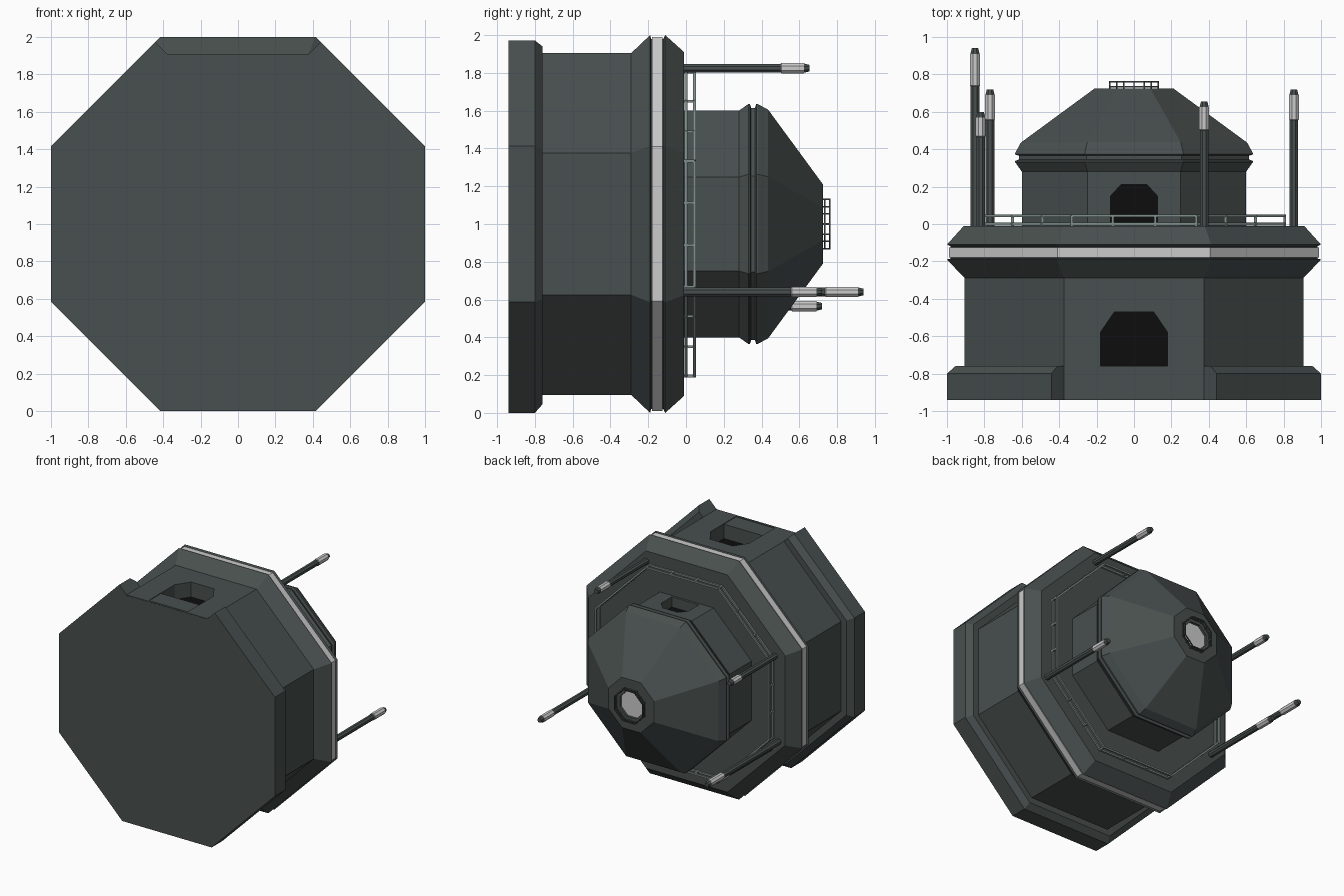
import bpy, bmesh
from math import cos, sin, pi
from mathutils import Vector

if "Cube" in bpy.data.objects:
    bpy.data.objects.remove(bpy.data.objects["Cube"])

def material(name, r, g, b):
    m = bpy.data.materials.new(name)
    m.diffuse_color = (r, g, b, 1)
    m.use_nodes = True
    m.node_tree.nodes["Principled BSDF"].inputs["Base Color"].default_value = m.diffuse_color
    return m

DARK = material("dark_metal", 0.065, 0.08, 0.077)
LIGHT = material("light_trim", 0.72, 0.72, 0.72)
RAIL = material("rail_metal", 0.22, 0.28, 0.26)
BLACK = material("opening_black", 0.004, 0.004, 0.004)

def finish(bm, name, mat):
    bmesh.ops.recalc_face_normals(bm, faces=bm.faces)
    me = bpy.data.meshes.new(name)
    bm.to_mesh(me)
    bm.free()
    ob = bpy.data.objects.new(name, me)
    bpy.context.collection.objects.link(ob)
    me.materials.append(mat)
    return ob

def octagon(apothem, y, cx=0, cz=1):
    r = apothem / cos(pi / 8)
    return [Vector((cx + r * cos(pi / 8 + k * pi / 4), y, cz + r * sin(pi / 8 + k * pi / 4)))
            for k in range(8)]

def tower(name, profile, mat=DARK, cx=0, cz=1):
    """Octagonal solid along y from (apothem, y) pairs."""
    bm = bmesh.new()
    rings = [[bm.verts.new(p) for p in octagon(a, y, cx, cz)] for a, y in profile]
    for r0, r1 in zip(rings, rings[1:]):
        for k in range(8):
            j = (k + 1) % 8
            bm.faces.new((r0[k], r0[j], r1[j], r1[k]))
    bm.faces.new(rings[0])
    bm.faces.new(rings[-1])
    return finish(bm, name, mat)

def prism(name, outline, offset, mat=DARK):
    """Extrude a planar outline by an offset vector."""
    bm = bmesh.new()
    a = [bm.verts.new(p) for p in outline]
    b = [bm.verts.new(Vector(p) + Vector(offset)) for p in outline]
    n = len(a)
    bm.faces.new(a)
    bm.faces.new(b)
    for i in range(n):
        j = (i + 1) % n
        bm.faces.new((a[i], a[j], b[j], b[i]))
    return finish(bm, name, mat)

def cut(ob, cutter):
    mod = ob.modifiers.new("cut", 'BOOLEAN')
    mod.operation = 'DIFFERENCE'
    mod.solver = 'EXACT'
    mod.object = cutter
    bpy.context.view_layer.objects.active = ob
    bpy.ops.object.modifier_apply(modifier=mod.name)
    bpy.data.objects.remove(cutter)

def doorway(ob, name, w, w_top, y0, y1, y2, surface, depth):
    pts = [(-w, y0), (w, y0), (w, y1), (w_top, y2), (-w_top, y2), (-w, y1)]
    cut(ob, prism(name + "_cutter", [(x, y, surface - depth) for x, y in pts], (0, 0, depth + 0.1)))
    prism(name, [(x, y, surface - depth - 0.01) for x, y in pts], (0, 0, 0.015), BLACK)

def add_bar(bm, p, q, t):
    """Square bar between two points."""
    d = (q - p).normalized()
    side = d.cross(Vector((0, 1, 0)))
    if side.length < 0.01:
        side = Vector((1, 0, 0))
    side.normalize()
    up = d.cross(side)
    ends = [[bm.verts.new(c + side * sx * t + up * sy * t)
             for sx, sy in ((-1, -1), (1, -1), (1, 1), (-1, 1))] for c in (p, q)]
    for k in range(4):
        j = (k + 1) % 4
        bm.faces.new((ends[0][k], ends[0][j], ends[1][j], ends[1][k]))
    bm.faces.new(ends[0])
    bm.faces.new(ends[1])

def railing(name, apothem, base, levels, t, fractions, mat):
    bm = bmesh.new()
    ring = octagon(apothem, 0)
    for k in range(8):
        p, q = ring[k], ring[(k + 1) % 8]
        for y in levels:
            h = Vector((0, y, 0))
            add_bar(bm, p + h, q + h, t)
        for f in fractions:
            c = p.lerp(q, f)
            add_bar(bm, c + Vector((0, base, 0)), c + Vector((0, levels[-1], 0)), t)
    return finish(bm, name, mat)

# Lower drum: wall, flared cornice with band groove, deck
drum = tower("lower_drum", [(0.905, -0.939), (0.905, -0.29), (1.0, -0.19), (0.98, -0.185),
                            (0.98, -0.12), (1.0, -0.11), (0.91, -0.01)])
doorway(drum, "main_door", 0.18, 0.105, -0.92, -0.58, -0.47, 1.905, 0.13)
tower("light_band", [(0.99, -0.18), (0.99, -0.125)], LIGHT)

# Plinth, open in front of the main door
plinth = tower("base_plinth", [(1.0, -0.94), (1.0, -0.80), (0.955, -0.76)])
cut(plinth, prism("plinth_cutter", [(-0.37, -1.1, 1.90), (0.37, -1.1, 1.90),
                                    (0.57, -1.1, 2.10), (-0.57, -1.1, 2.10)], (0, 0.6, 0)))

# Upper drum with grooved cornice and faceted dome
dome = tower("upper_drum_dome", [(0.60, -0.02), (0.60, 0.28), (0.635, 0.33), (0.635, 0.338),
                                 (0.615, 0.345), (0.615, 0.365), (0.635, 0.372),
                                 (0.635, 0.38), (0.605, 0.435), (0.21, 0.725)])
doorway(dome, "upper_door", 0.125, 0.07, 0.01, 0.15, 0.21, 1.60, 0.09)

# Skylight recess in the dome crown
cut(dome, tower("skylight_cutter", [(0.105, 0.70), (0.105, 0.80)]))
tower("skylight", [(0.105, 0.69), (0.105, 0.705)], LIGHT)

# Railings around the deck and crown
railing("deck_railing", 0.805, -0.015, (0.0, 0.045), 0.007, (0, 0.33, 0.67), RAIL)
railing("crown_railing", 0.13, 0.72, (0.735, 0.76), 0.004, (0, 0.5), DARK)

# Antenna masts: x, z, tip y, head length
masts = [(-0.85, 0.64, 0.94, 0.17), (-0.82, 1.35, 0.60, 0.10), (-0.77, 0.565, 0.72, 0.13),
         (0.375, 1.825, 0.655, 0.12), (0.855, 0.64, 0.72, 0.13)]
for i, (x, z, tip, head) in enumerate(masts, 1):
    top = tip - 0.03
    tower(f"mast_{i}", [(0.023, -0.02), (0.023, top - head + 0.01)], DARK, x, z)
    tower(f"mast_head_{i}", [(0.023, top - head - 0.004), (0.027, top - head),
                             (0.027, top)], LIGHT, x, z)
    tower(f"mast_tip_{i}", [(0.025, top - 0.002), (0.017, tip)], DARK, x, z)
